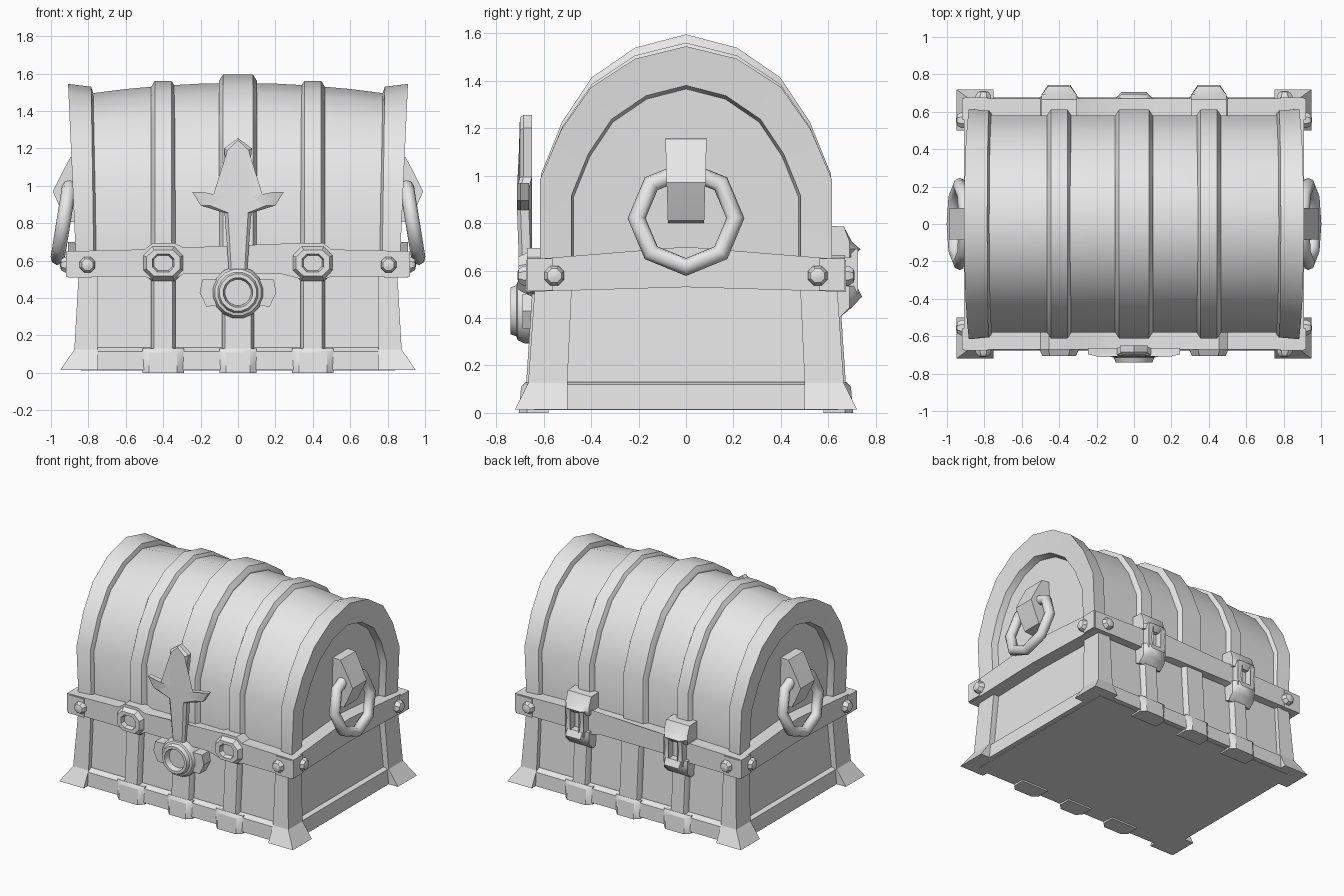
import bpy, bmesh, math
from mathutils import Vector

if "Cube" in bpy.data.objects:
    bpy.data.objects.remove(bpy.data.objects["Cube"])

mat = bpy.data.materials.new("plain grey")
mat.diffuse_color = (0.8, 0.8, 0.8, 1)
mat.use_nodes = True
mat.node_tree.nodes["Principled BSDF"].inputs["Base Color"].default_value = mat.diffuse_color


def finish(ob, name, angle=32):
    ob.name = name
    ob.data.materials.clear()
    ob.data.materials.append(mat)
    bpy.ops.object.select_all(action='DESELECT')
    ob.select_set(True)
    bpy.context.view_layer.objects.active = ob
    bpy.ops.object.shade_smooth_by_angle(angle=math.radians(angle))
    return ob


def loft(name, rings, angle=32):
    """Skin a list of equal-length rings and cap both ends."""
    bm = bmesh.new()
    vs = [[bm.verts.new(p) for p in r] for r in rings]
    n = len(vs[0])
    for a, b in zip(vs, vs[1:]):
        for i in range(n):
            j = (i + 1) % n
            bm.faces.new((a[i], a[j], b[j], b[i]))
    caps = [bm.faces.new(vs[0][::-1]), bm.faces.new(vs[-1])]
    bmesh.ops.triangulate(bm, faces=caps)
    bmesh.ops.recalc_face_normals(bm, faces=bm.faces)
    me = bpy.data.meshes.new(name)
    bm.to_mesh(me)
    bm.free()
    ob = bpy.data.objects.new(name, me)
    bpy.context.collection.objects.link(ob)
    return finish(ob, name, angle)


def rect(x0, x1, y0, y1, z):
    return [(x0, y0, z), (x1, y0, z), (x1, y1, z), (x0, y1, z)]


def along_x(name, pts, x0, x1):
    return loft(name, [[(x, y, z) for y, z in pts] for x in (x0, x1)])


def along_y(name, pts, y0, y1):
    return loft(name, [[(x, y, z) for x, z in pts] for y in (y0, y1)])


def lathe(name, profile, centre, axis, sides):
    """Round part; profile is (radius, distance along the axis)."""
    q = Vector((0, 0, 1)).rotation_difference(Vector(axis))
    rings = [[Vector(centre) + q @ Vector((r * math.cos(t), r * math.sin(t), d))
              for t in [(i + 0.5) * math.tau / sides for i in range(sides)]]
             for r, d in profile]
    return loft(name, rings)


# ---- lid arch ----
HALF = [(0.615, 0.6), (0.615, 1.0), (0.525, 1.22), (0.40, 1.405), (0.215, 1.53)]
ARCH = HALF + [(0, 1.585)] + [(-y, z) for y, z in reversed(HALF)]


def arch(x, sy, top, lean=0.0):
    k = (top - 0.6) / 0.985
    return [(x + lean * (0.6 + (z - 0.6) * k - 1.2), y * sy, 0.6 + (z - 0.6) * k)
            for y, z in ARCH]


def crown(x):
    return 1.55 - 0.09 * x * x


loft("lid_barrel", [arch(x, 0.945, crown(x)) for x in (-0.8, -0.6, -0.4, -0.2, 0, 0.2, 0.4, 0.6, 0.8)])

# lid bands with chamfered edges
for nm, c, w, top in (("left", -0.4, 0.045, 1.56), ("middle", 0, 0.08, 1.595), ("right", 0.4, 0.045, 1.56)):
    loft("lid_band_" + nm, [arch(c - w - 0.022, 0.94, top - 0.035), arch(c - w, 0.995, top),
                            arch(c + w, 0.995, top), arch(c + w + 0.022, 0.94, top - 0.035)])

# lid end rims with recessed panels
for s in (-1, 1):
    loft("lid_end", [arch(s * 0.765, 0.94, 1.48, s * 0.015), arch(s * 0.78, 0.985, 1.53, s * 0.015),
                     arch(s * 0.893, 1.0, 1.545, s * 0.045), arch(s * 0.883, 0.785, 1.38, s * 0.045),
                     arch(s * 0.835, 0.77, 1.365, s * 0.045)])

# ---- lower box ----
loft("body", [rect(-a, a, -b, b, z) for a, b, z in ((0.84, 0.64, 0.012), (0.80, 0.60, 0.62))])

for sx in (-1, 1):
    # side skirt
    loft("side_skirt", [rect(sx * 0.7, sx * a, -0.52, 0.52, z)
                        for a, z in ((0.875, 0.015), (0.865, 0.12), (0.845, 0.13))])
    # flared corner posts
    for sy in (-1, 1):
        loft("corner_post", [rect(sx * a, sx * b, sy * c, sy * d, z) for a, b, c, d, z in
                             ((0.75, 0.95, 0.50, 0.72, 0.015), (0.75, 0.875, 0.50, 0.665, 0.125),
                              (0.75, 0.85, 0.48, 0.635, 0.56))], 20)

for sy in (-1, 1):
    # long skirt
    loft("long_skirt", [rect(-0.77, 0.77, sy * 0.5, sy * b, z)
                        for b, z in ((0.675, 0.015), (0.67, 0.115), (0.64, 0.135))])
    # upright straps with chunky feet
    for c, w, foot in ((-0.4, 0.05, 0.09), (0, 0.07, 0.08), (0.4, 0.05, 0.09)):
        loft("strap", [[(c - w - 0.015, sy * 0.58, z), (c - w - 0.015, sy * (y - 0.025), z),
                        (c - w, sy * y, z), (c + w, sy * y, z),
                        (c + w + 0.015, sy * (y - 0.025), z), (c + w + 0.015, sy * 0.58, z)]
                       for y, z in ((0.675, 0.1), (0.645, 0.56))])
        loft("strap_foot", [[(c - foot - 0.02, sy * 0.58, z), (c - foot - 0.02, sy * 0.67, z),
                             (c - foot + 0.015, sy * y, z), (c + foot - 0.015, sy * y, z),
                             (c + foot + 0.02, sy * 0.67, z), (c + foot + 0.02, sy * 0.58, z)]
                            for y, z in ((0.705, 0.0), (0.695, 0.11), (0.675, 0.13))])

# ---- belt ----
LOW = [(0.92, 0.515), (0.5, 0.515), (0.46, 0.50), (0.34, 0.50), (0.29, 0.53)]
HIGH = [(0.29, 0.67), (0.345, 0.695), (0.455, 0.695), (0.5, 0.66), (0.92, 0.65)]
BELT = [(-x, z) for x, z in LOW] + LOW[::-1] + HIGH[::-1] + [(-x, z) for x, z in HIGH]
BELT = [(-x, z) for x, z in LOW] + LOW[::-1] + HIGH[::-1] + [(-x, z) for x, z in HIGH]
for s in (-1, 1):
    along_y("long_belt", BELT, s * 0.56, s * 0.67)
    along_x("side_belt", [(-0.675, 0.51), (0, 0.53), (0.675, 0.51),
                          (0.675, 0.645), (0, 0.70), (-0.675, 0.645)], s * 0.78, s * 0.91)

# rivets
DOME = [(0.045, -0.02), (0.045, 0.015), (0.032, 0.035), (0.012, 0.041)]
for sx in (-1, 1):
    for sy in (-1, 1):
        lathe("rivet", DOME, (sx * 0.805, sy * 0.67, 0.578), (0, sy, 0), 8)
        lathe("rivet", DOME, (sx * 0.91, sy * 0.555, 0.578), (sx, 0, 0), 8)


# ---- front clasps with socket ----
def octo(cx, cz, a, b, y, k=0.45):
    p = [(a, b * k), (a * (1 - k), b), (-a * (1 - k), b), (-a, b * k),
         (-a, -b * k), (-a * (1 - k), -b), (a * (1 - k), -b), (a, -b * k)]
    return [(cx + u, y, cz + v) for u, v in p]


for s in (-1, 1):
    loft("clasp", [octo(s * 0.4, 0.588, a, b, y) for a, b, y in
                   ((0.115, 0.098, -0.65), (0.09, 0.07, -0.705), (0.058, 0.048, -0.705),
                    (0.05, 0.04, -0.673))])

# ---- cross-shaped hasp ----
SIDE = [(0.045, 0.5), (0.072, 0.855), (0.2, 0.895), (0.245, 0.968), (0.09, 0.945), (0.05, 0.995), (0.075, 1.2)]
HASP = SIDE + [(0, 1.255)] + [(-x, z) for x, z in reversed(SIDE)]
loft("hasp", [[(x * k, y - (0.012 if 0.85 < z < 0.98 else 0), 0.9 + (z - 0.9) * m) for x, z in HASP]
              for y, k, m in ((-0.65, 1, 1), (-0.685, 1, 1), (-0.70, 0.75, 0.97))])

# ---- round lock ----
lathe("lock", [(0.14, 0), (0.14, 0.08), (0.125, 0.11), (0.11, 0.115), (0.10, 0.14),
               (0.08, 0.14), (0.07, 0.10), (0.03, 0.10)], (0, -0.6, 0.43), (0, -1, 0), 16)
for s in (-1, 1):
    along_y("lock_lug", [(s * 0.08, 0.36), (s * 0.17, 0.355), (s * 0.205, 0.43),
                         (s * 0.19, 0.50), (s * 0.08, 0.50)], -0.6, -0.69)

# ---- side handles ----
for s in (-1, 1):
    loft("handle_bracket", [[(s * x, y * (0.9 + 0.35 * (z - 0.8)), z) for x, z in
                             ((0.82, 1.16), (0.895, 1.155), (0.93, 1.09), (0.99, 0.97),
                              (0.95, 0.88), (0.915, 0.81), (0.82, 0.80))] for y in (-0.085, 0.085)])
    bpy.ops.mesh.primitive_torus_add(major_segments=8, minor_segments=8, major_radius=0.208,
                                     minor_radius=0.038, location=(s * 0.931, 0, 0.82),
                                     rotation=(0, math.pi / 2 - s * 0.16, 0))
    finish(bpy.context.object, "handle_ring", 50)

# ---- back hinges ----
for s in (-1, 1):
    c = s * 0.4
    for nm, prof in (("upper", [(0.58, 0.66), (0.70, 0.655), (0.735, 0.69), (0.70, 0.72), (0.665, 0.785), (0.58, 0.79)]),
                     ("lower", [(0.58, 0.42), (0.645, 0.40), (0.70, 0.445), (0.742, 0.49), (0.72, 0.535), (0.58, 0.54)])):
        loft("hinge_" + nm, [[(c + w, y if f else min(y, 0.69), z) for y, z in prof]
                             for w, f in ((-0.095, 0), (-0.06, 1), (0.06, 1), (0.095, 0))], 45)
    for t in (-1, 1):
        along_x("hinge_link", [(0.64, 0.50), (0.725, 0.50), (0.705, 0.60), (0.725, 0.69), (0.64, 0.69)],
                c + t * 0.035, c + t * 0.075)
